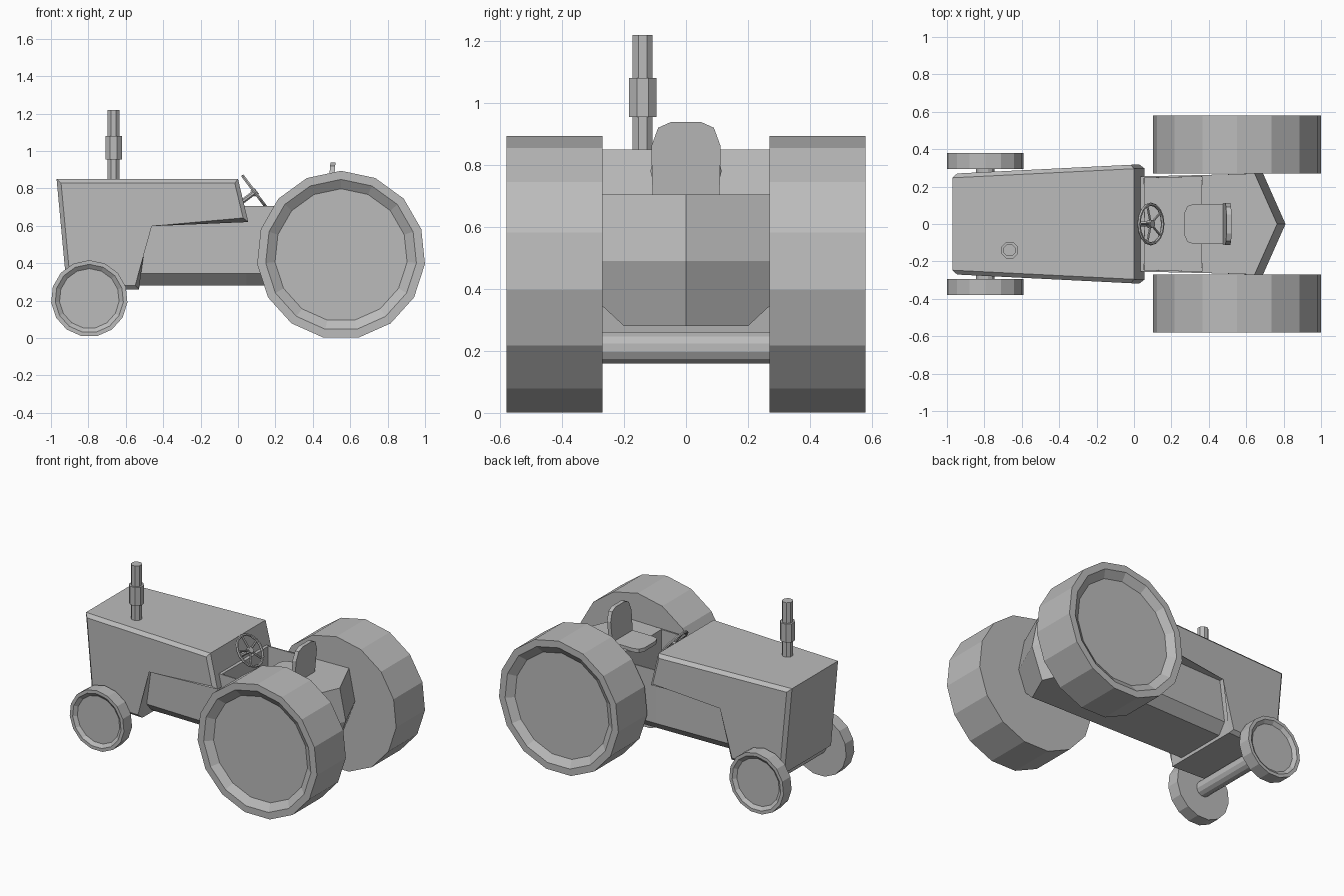
import bpy, bmesh
from math import sin, cos, tau, pi
from mathutils import Vector

cube = bpy.data.objects.get("Cube")
if cube:
    bpy.data.objects.remove(cube)

grey = bpy.data.materials.new("plain grey")
grey.use_nodes = True
grey.diffuse_color = (0.5, 0.5, 0.5, 1)
grey.node_tree.nodes["Principled BSDF"].inputs["Base Color"].default_value = (0.5, 0.5, 0.5, 1)


def finish(name, bm):
    bmesh.ops.recalc_face_normals(bm, faces=bm.faces)
    mesh = bpy.data.meshes.new(name)
    bm.to_mesh(mesh)
    bm.free()
    mesh.materials.append(grey)
    obj = bpy.data.objects.new(name, mesh)
    bpy.context.collection.objects.link(obj)
    return obj


def loft(rings, caps=True):
    """Skin a list of equally long point rings; returns the bmesh and its vertex rings."""
    bm = bmesh.new()
    rows = [[bm.verts.new(p) for p in ring] for ring in rings]
    n = len(rows[0])
    for a, b in zip(rows, rows[1:]):
        for i in range(n):
            j = (i + 1) % n
            bm.faces.new((a[i], a[j], b[j], b[i]))
    if caps:
        bm.faces.new(rows[0])
        bm.faces.new(rows[-1])
    return bm, rows


def rod(name, start, end, radius, sides=8):
    start, end = Vector(start), Vector(end)
    turn = (end - start).to_track_quat('Z', 'Y')
    ring = [turn @ Vector((radius * cos(tau * (i + .5) / sides),
                           radius * sin(tau * (i + .5) / sides), 0)) for i in range(sides)]
    return finish(name, loft([[p + c for p in ring] for c in (start, end)])[0])


def wheel(name, x, z, side, inner, outer, profile):
    """Lathed wheel: tyre radius, rim radius, dish radius, dish depth."""
    tyre, rim, dish, depth = profile
    steps = ((tyre, inner), (tyre, outer), (rim, outer), (dish, outer - depth))
    angles = [pi / 2 + tau * i / 15 for i in range(15)]
    rings = [[(x + r * cos(a), side * y, z + r * sin(a)) for a in angles] for r, y in steps]
    finish(name, loft(rings)[0])


# Wheels
for side, label in ((1, "left"), (-1, "right")):
    wheel("rear_wheel_" + label, .551, .443, side, .27, .58, (.451, .405, .355, .035))
    wheel("front_wheel_" + label, -.795, .211, side, .293, .38, (.205, .183, .16, .018))

# Front axle
rod("front_axle", (-.795, -.3, .21), (-.795, .3, .21), .052, 12)

# Hood: tapered side profile with chamfered side edges
outline = [(-.97, .85), (0, .85), (.055, .62), (-.48, .62), (-.53, .26), (-.915, .26)]
bm, rows = loft([[(x, s * (.3175 + .05 * x), z) for x, z in outline] for s in (-1, 1)])
rims = [e for e in bm.edges if e.verts[0].co.y * e.verts[1].co.y > 0]
bmesh.ops.bevel(bm, geom=rims, offset=.022, segments=1, affect='EDGES')
finish("hood", bm)


# Chassis: chamfered hull with a pointed tail
TOP, MID, LOW, BOTTOM = .705, .49, .345, .28


def section(w):
    half = [(w, TOP), (w, MID), (w, LOW), (w * .74, BOTTOM)]
    return half + [(0, BOTTOM)] + [(-y, z) for y, z in reversed(half)] + [(0, TOP)]


def tail_x(y, z):
    x = .69 + .12 * (1 - abs(y) / .27)
    return x - (.045 if z > MID else .08 * (MID - z) / (MID - BOTTOM))


rings = [[(x, y, z) for y, z in section(w)]
         for x, w in ((-.6, .238), (.045, .255), (.372, .262))]
rings.append([(tail_x(y, z), y, z) for y, z in section(.27)])
bm, rows = loft(rings, caps=False)
bm.faces.new(rows[0])
tail = rows[-1]
peak = bm.verts.new((tail_x(0, MID), 0, MID))
for face in (tail[0:2] + [peak, tail[9]], tail[1:5] + [peak],
             tail[4:8] + [peak], tail[7:10] + [peak]):
    bm.faces.new(face)
bmesh.ops.recalc_face_normals(bm, faces=bm.faces)

# Footwell sunk into the deck
deck = [f for f in bm.faces if f.normal.z > .9 and 0 < f.calc_center_median().x < .372]
deck = bmesh.ops.dissolve_faces(bm, faces=deck)["region"]
bmesh.ops.inset_region(bm, faces=deck, thickness=.013)
bmesh.ops.inset_region(bm, faces=deck, thickness=.0005, depth=-.3)
finish("chassis", bm)

# Seat cushion with rounded front corners, and backrest with clipped top
half = [(.5, .108), (.32, .108), (.285, .095), (.27, .06)]
plan = half + [(x, -y) for x, y in reversed(half)]
finish("seat_cushion", loft([[(x, y, z) for x, y in plan] for z in (.7, .725)])[0])
half = [(.108, .7), (.112, .86), (.09, .92), (.05, .938)]
back = half + [(-y, z) for y, z in reversed(half)]
finish("seat_backrest", loft([[(x + .08 * (z - .7), y, z) for y, z in back]
                              for x in (.475, .502)])[0])

# Steering wheel, spokes and column
axis = Vector((.8, 0, .6))
hub = Vector((.09, 0, .78))
bpy.ops.mesh.primitive_torus_add(major_segments=16, minor_segments=6, major_radius=.106,
                                 minor_radius=.009, location=hub,
                                 rotation=axis.to_track_quat('Z', 'Y').to_euler())
ring = bpy.context.object
ring.name = "steering_wheel"
ring.data.materials.append(grey)
across = Vector((-.6, 0, .8))
for i in range(5):
    a = tau * i / 5
    tip = hub + .103 * (cos(a) * across + sin(a) * Vector((0, 1, 0)))
    rod("steering_spoke_%d" % (i + 1), hub, tip, .007, 6)
rod("steering_hub", hub - axis * .015, hub + axis * .012, .022)
rod("steering_column", hub - axis * .13, hub, .014)

# Exhaust stack and muffler
rod("exhaust_pipe", (-.665, -.14, .83), (-.665, -.14, 1.22), .035)
rod("exhaust_muffler", (-.665, -.14, .955), (-.665, -.14, 1.08), .048)
